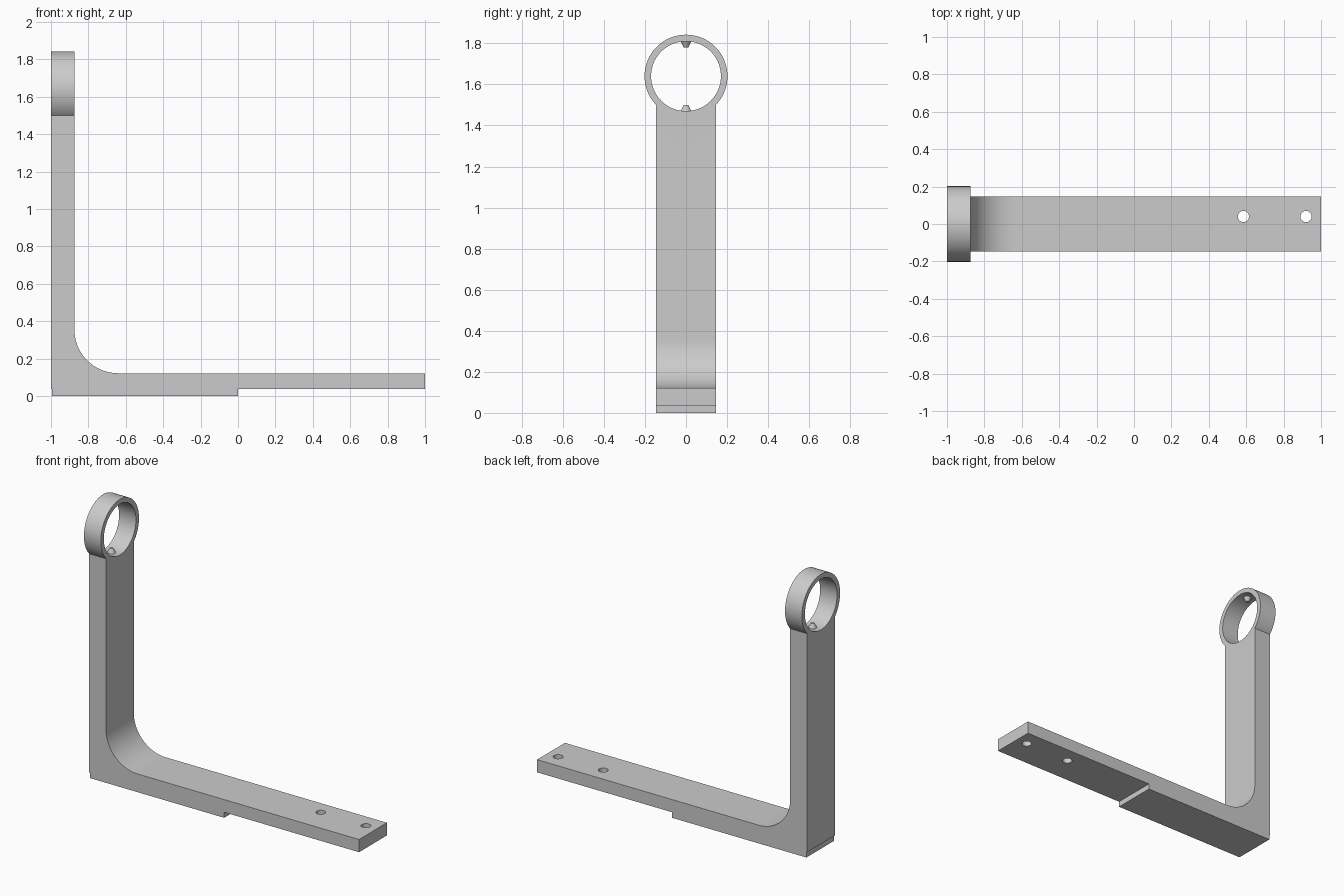
import bpy
import bmesh
from math import cos, sin, pi
from mathutils import Matrix, Vector

if "Cube" in bpy.data.objects:
    bpy.data.objects.remove(bpy.data.objects["Cube"])

# Main dimensions
HALF_W = 0.147                  # half width of the arms
BACK, FACE = -1.0, -0.875       # thickness of the upright and ring in x
MID = (BACK + FACE) / 2
UNDER, TOP = 0.037, 0.122       # thickness of the foot in z
FILLET = 0.235
RING_Z, RING_R, BORE_R = 1.64, 0.202, 0.17

grey = bpy.data.materials.new("plain grey")
grey.use_nodes = True
colour = (0.6, 0.6, 0.6, 1)
grey.diffuse_color = colour
grey.node_tree.nodes["Principled BSDF"].inputs["Base Color"].default_value = colour


def finish(name, bm):
    bmesh.ops.recalc_face_normals(bm, faces=bm.faces)
    mesh = bpy.data.meshes.new(name)
    bm.to_mesh(mesh)
    bm.free()
    mesh.materials.append(grey)
    obj = bpy.data.objects.new(name, mesh)
    bpy.context.collection.objects.link(obj)
    return obj


def extrude_profile(name, points):
    """Extrude an x-z outline across the width."""
    bm = bmesh.new()
    face = bm.faces.new([bm.verts.new((x, -HALF_W, z)) for x, z in points])
    geom = bmesh.ops.extrude_face_region(bm, geom=[face])["geom"]
    verts = [v for v in geom if isinstance(v, bmesh.types.BMVert)]
    bmesh.ops.translate(bm, verts=verts, vec=(0, 2 * HALF_W, 0))
    return finish(name, bm)


def cylinder(name, centre, r1, r2, depth, axis="Z", segments=96):
    bm = bmesh.new()
    turn = Matrix.Rotation(pi / 2, 4, "Y") if axis == "X" else Matrix()
    bmesh.ops.create_cone(bm, cap_ends=True, segments=segments, radius1=r1,
                          radius2=r2, depth=depth,
                          matrix=Matrix.Translation(Vector(centre)) @ turn)
    return finish(name, bm)


def activate(obj):
    bpy.ops.object.select_all(action="DESELECT")
    obj.select_set(True)
    bpy.context.view_layer.objects.active = obj


def combine(target, tool, operation):
    mod = target.modifiers.new(operation.title(), "BOOLEAN")
    mod.operation, mod.object, mod.solver = operation, tool, "EXACT"
    activate(target)
    bpy.ops.object.modifier_apply(modifier=mod.name)
    bpy.data.objects.remove(tool)


def smooth(obj):
    activate(obj)
    bpy.ops.object.shade_smooth_by_angle(angle=pi / 6)


# L-shaped arm with a rounded inner corner
steps = 24
corner = []
for i in range(steps + 1):
    a = pi + i / steps * pi / 2
    corner.append((FACE + FILLET * (1 + cos(a)), TOP + FILLET * (1 + sin(a))))
neck_z = RING_Z - 0.1
bracket = extrude_profile("bracket", [(BACK, UNDER), (BACK, neck_z), (FACE, neck_z)]
                          + corner + [(1, TOP), (1, UNDER)])

# Trim the neck to the ring's outline, then bore screw holes in the foot
combine(bracket, cylinder("neck_cutter", (MID, 0, RING_Z), RING_R - 0.005,
                          RING_R - 0.005, 0.3, "X"), "DIFFERENCE")
trim = extrude_profile("neck_trim", [(-1.1, 1.5), (-1.1, 1.7), (-0.7, 1.7), (-0.7, 1.5)])
trim.scale.y = 1.1
combine(bracket, trim, "DIFFERENCE")
for x in (0.585, 0.92):
    combine(bracket, cylinder("hole_cutter", (x, 0.04, TOP), 0.03, 0.03, 0.4,
                              segments=48), "DIFFERENCE")
smooth(bracket)

# Open ring on top of the upright
ring = cylinder("ring", (MID, 0, RING_Z), RING_R, RING_R, FACE - BACK, "X")
combine(ring, cylinder("bore_cutter", (MID, 0, RING_Z), BORE_R, BORE_R, 0.3, "X"),
        "DIFFERENCE")
smooth(ring)

# Tapered locating pins inside the ring, top and bottom
for name, side in (("upper_pin", 1), ("lower_pin", -1)):
    radii = (0.011, 0.029) if side > 0 else (0.029, 0.011)
    z = RING_Z + side * (BORE_R - 0.012)
    smooth(cylinder(name, (MID, 0, z), *radii, 0.036, segments=32))

# Thin raised pad under the rear half of the foot
extrude_profile("base_pad", [(-0.995, 0), (-0.995, UNDER), (0, UNDER), (0, 0)])
